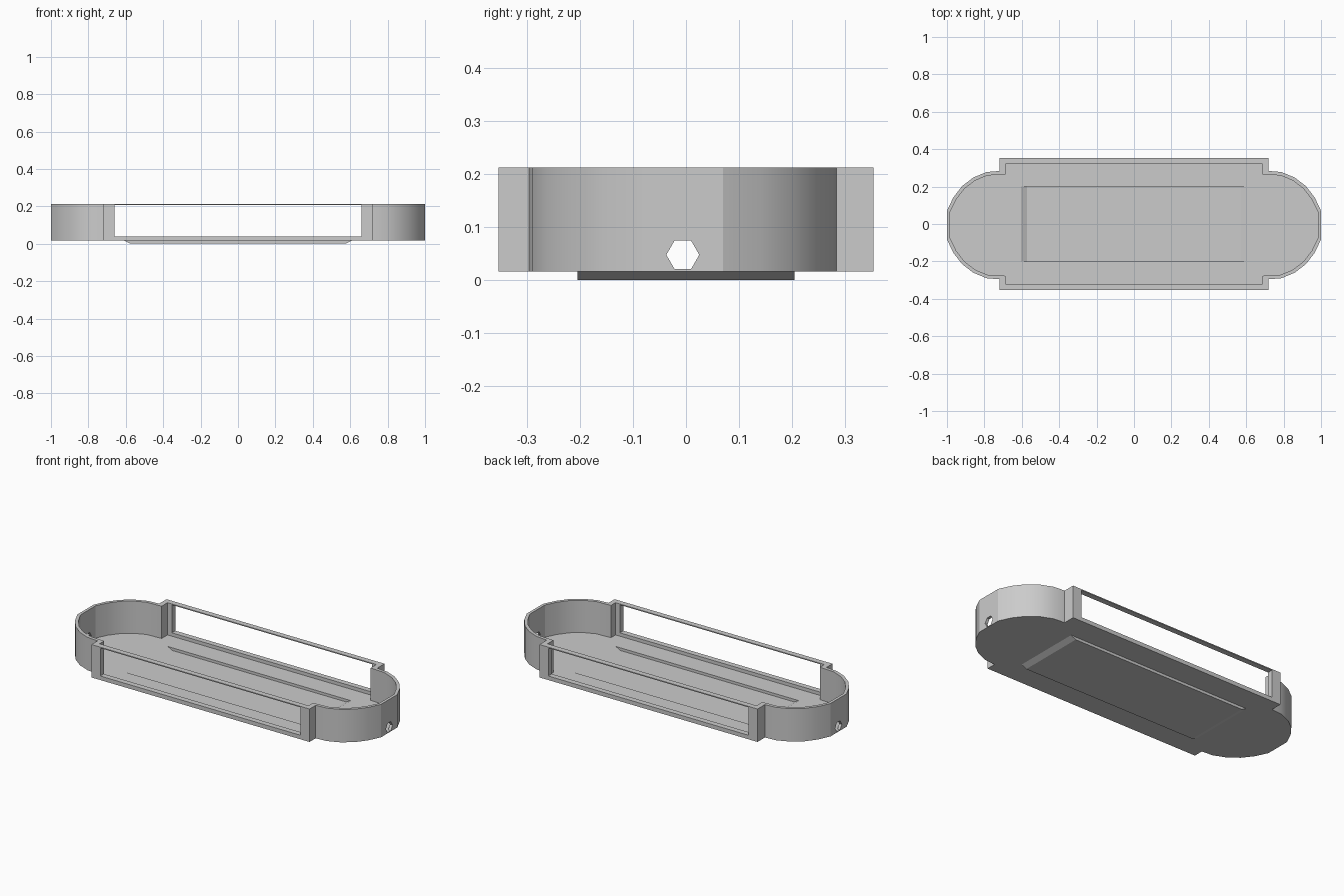
import bpy, bmesh, math

if "Cube" in bpy.data.objects:
    bpy.data.objects.remove(bpy.data.objects["Cube"])

Z_FLOOR, Z_TOP, CY = 0.016, 0.212, -0.006


def prism(name, lower, upper):
    """Closed solid between two matching 3D loops."""
    bm = bmesh.new()
    a = [bm.verts.new(p) for p in lower]
    b = [bm.verts.new(p) for p in upper]
    n = len(a)
    bm.faces.new(a[::-1])
    bm.faces.new(b)
    for i in range(n):
        j = (i + 1) % n
        bm.faces.new((a[i], a[j], b[j], b[i]))
    bmesh.ops.recalc_face_normals(bm, faces=bm.faces)
    mesh = bpy.data.meshes.new(name)
    bm.to_mesh(mesh)
    bm.free()
    ob = bpy.data.objects.new(name, mesh)
    bpy.context.collection.objects.link(ob)
    return ob


def outline(box_x, box_y, tip, r, cx):
    """Box with a faceted round end on each side, flattened at the tip."""
    arc = [(cx + r * math.cos(math.radians(d)), CY + r * math.sin(math.radians(d)))
           for d in range(-75, 76, 15) if d != 0]
    arc = [(tip, y) if abs(y - CY) < r * 0.3 else (x, y) for x, y in arc]
    low, high = CY - r * 0.985, CY + r * 0.985
    right = [(box_x, -box_y), (box_x, low)] + arc + [(box_x, high), (box_x, box_y)]
    left = [(-x, y) for x, y in reversed(right)]
    return right + left


def extrude(name, pts, z0, z1):
    return prism(name, [(x, y, z0) for x, y in pts], [(x, y, z1) for x, y in pts])


def trough(name, x0, z0, x1, z1, y):
    """Block with vertical long sides and sloping ends."""
    loop = lambda x, z: [(-x, -y, z), (x, -y, z), (x, y, z), (-x, y, z)]
    return prism(name, loop(x0, z0), loop(x1, z1))


def combine(target, tool, op):
    mod = target.modifiers.new(tool.name, 'BOOLEAN')
    mod.operation, mod.solver, mod.object = op, 'EXACT', tool
    tool.hide_render = True
    bpy.context.view_layer.objects.active = target
    bpy.ops.object.modifier_apply(modifier=mod.name)
    bpy.data.objects.remove(tool)


# Tray body and its hollow
tray = extrude("tray", outline(0.718, 0.353, 1.0, 0.294, 0.712), Z_FLOOR, Z_TOP)
combine(tray, extrude("cavity", outline(0.688, 0.320, 0.983, 0.275, 0.712), 0.020, 0.3), 'DIFFERENCE')

# Sunken floor panel with sloping ends
combine(tray, trough("panel", 0.575, 0.0, 0.613, 0.019, 0.204), 'UNION')
combine(tray, trough("panel_hollow", 0.571, 0.004, 0.623, 0.030, 0.200), 'DIFFERENCE')

# Long side windows, front and back
win = [(-0.66, 0.04), (0.66, 0.04), (0.66, 0.206), (-0.66, 0.206)]
combine(tray, prism("windows", [(x, -0.5, z) for x, z in win],
                    [(x, 0.5, z) for x, z in win]), 'DIFFERENCE')

# Hexagonal hole in each round end
hexa = [(CY + 0.031 * math.cos(i * math.pi / 3), 0.0475 + 0.031 * math.sin(i * math.pi / 3))
        for i in range(6)]
combine(tray, prism("end_holes", [(-1.1, y, z) for y, z in hexa],
                    [(1.1, y, z) for y, z in hexa]), 'DIFFERENCE')

bpy.context.view_layer.objects.active = tray
tray.select_set(True)
bpy.ops.object.shade_smooth_by_angle(angle=math.radians(20))
